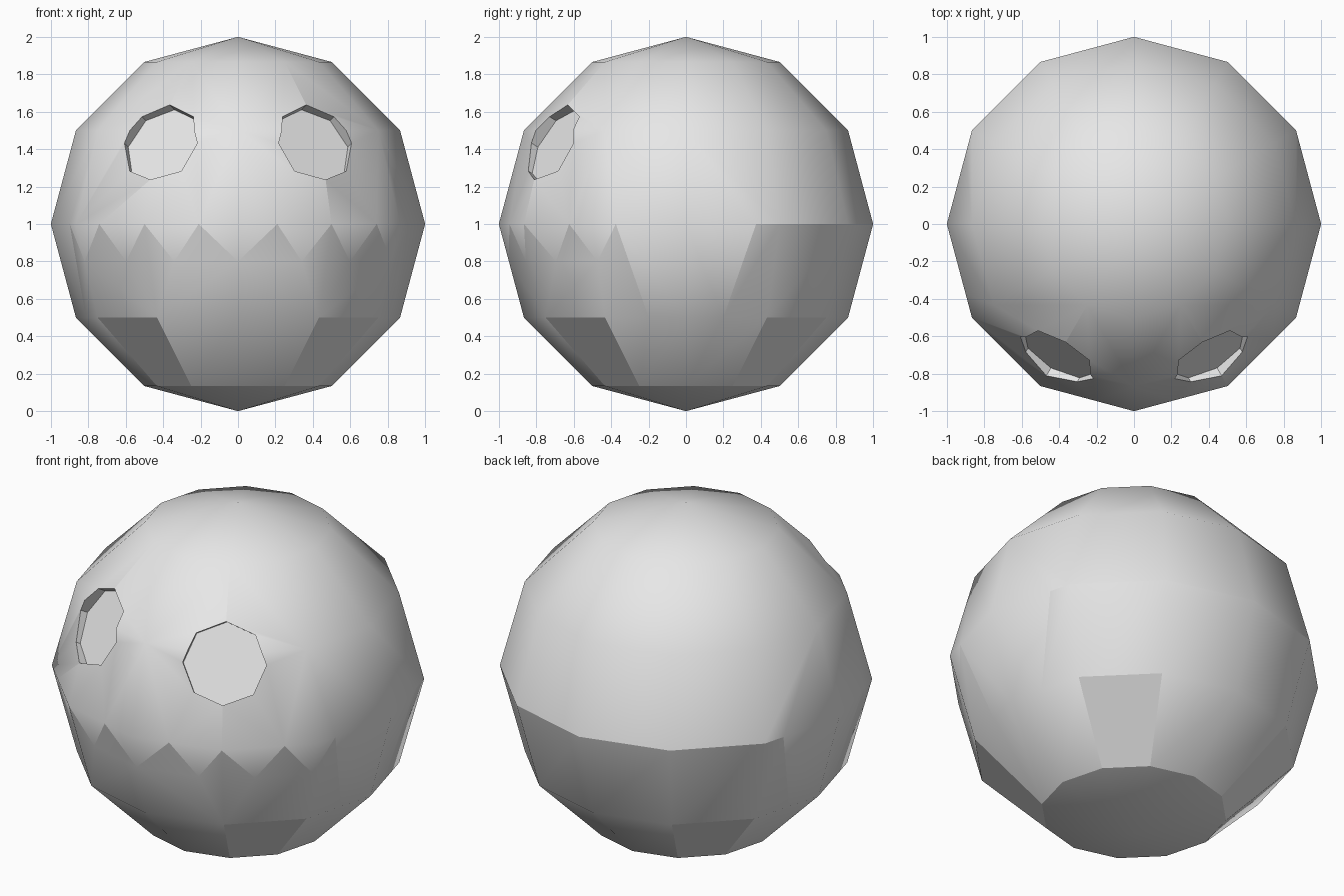
import bpy, bmesh, math
from mathutils import Vector

if "Cube" in bpy.data.objects:
    bpy.data.objects.remove(bpy.data.objects["Cube"])

grey = bpy.data.materials.new("light_grey")
grey.use_nodes = True
grey.diffuse_color = (0.8, 0.8, 0.8, 1)
grey.node_tree.nodes["Principled BSDF"].inputs["Base Color"].default_value = (0.8, 0.8, 0.8, 1)

LEVELS = [0, 0.134, 0.5, 1, 1.5, 1.866, 2]
CAP, JAW_LOW, JAW_TOP = LEVELS[1:4]

# Panels run from the front round to the back of each half; points are (t, z)
PEAK = {0: 0.42, 1: 0.66, 2: 0.25, 3: 0.75}   # tooth tips on the equator
HINGE = {2: 0.54, 3: 0.46}                    # lower ends of the side hinge
JAW = {
    0: [(0, .5), (1, .5), (1, 1), (.72, .8), (.42, 1), (0, .8)],
    1: [(0, .5), (1, .5), (1, .8), (.66, 1), (.36, .8), (0, 1)],
    2: [(0, .5), (.54, .5), (.25, 1), (0, .8)],
    3: [(.46, .5), (1, .5), (1, 1), (.75, 1)],
    4: [(0, .5), (1, .5), (1, 1), (0, 1)],
    5: [(0, .5), (1, .5), (1, 1), (0, 1)],
}
GAPS = {
    0: [[(0, .8), (.42, 1), (0, 1)], [(.42, 1), (.72, .8), (1, 1)]],
    1: [[(0, 1), (.36, .8), (.66, 1)], [(.66, 1), (1, .8), (1, 1)]],
    2: [[(0, .8), (.25, 1), (0, 1)], [(.25, 1), (.54, .5), (1, .5), (1, 1)]],
    3: [[(0, 1), (0, .5), (.46, .5), (.75, 1)]],
}

bm = bmesh.new()
cache = {}


def ring_radius(z):
    if JAW_LOW <= z <= JAW_TOP:
        low = math.sqrt(0.75)
        return low + (1 - low) * (z - JAW_LOW) / (JAW_TOP - JAW_LOW)
    return math.sqrt(max(0, 1 - (z - 1) ** 2))


def vert(side, k, t, z):
    a, b = (Vector((side * math.sin(i * math.pi / 6), -math.cos(i * math.pi / 6), 0))
            for i in (k, k + 1))
    p = a.lerp(b, t) * ring_radius(z)
    key = (round(p.x, 4), round(p.y, 4), round(z, 4))
    if key not in cache:
        cache[key] = bm.verts.new((p.x, p.y, z))
    return cache[key]


def add_face(side, k, points):
    verts = list(dict.fromkeys(vert(side, k, t, z) for t, z in points))
    face = bm.faces.new(verts[::side])
    face.smooth = True
    return face


# Faceted ball with a toothed jaw line
jaw = set()
for side in (1, -1):
    for k in range(6):
        for z0, z1 in zip(LEVELS, LEVELS[1:]):
            if z0 == JAW_LOW:
                jaw.add(add_face(side, k, JAW[k]))
                for gap in GAPS.get(k, []):
                    add_face(side, k, gap)
                continue
            points = [(0, z0), (1, z0), (1, z1), (0, z1)]
            if z0 == JAW_TOP and k in PEAK:
                points.insert(1, (PEAK[k], z0))
            if z1 == JAW_LOW and k in HINGE:
                points.insert(3, (HINGE[k], z1))
            face = add_face(side, k, points)
            # Four flat foot panels on the diagonals
            if z0 == CAP and k in (1, 4):
                face.smooth = False

bmesh.ops.recalc_face_normals(bm, faces=bm.faces)
for edge in bm.edges:
    zs = [v.co.z for v in edge.verts]
    on_jaw_line = sum(f in jaw for f in edge.link_faces) == 1 and max(zs) > JAW_LOW + 0.01
    on_cap = all(abs(z - CAP) < 0.001 for z in zs)
    if on_jaw_line or on_cap:
        edge.smooth = False

mesh = bpy.data.meshes.new("ball_body")
bm.to_mesh(mesh)
bm.free()
mesh.materials.append(grey)
body = bpy.data.objects.new("ball_body", mesh)
bpy.context.collection.objects.link(body)

# Octagonal eye sockets
CENTRE = Vector((0, 0, 1))
EYE_RADIUS, EYE_FLOOR, CUT = 0.225, 0.885, 0.4
axes = [Vector((s * 0.41, -0.71, 0.43)).normalized() for s in (1, -1)]
for axis in axes:
    bpy.ops.mesh.primitive_cylinder_add(
        vertices=8, radius=EYE_RADIUS, depth=CUT,
        location=CENTRE + axis * (EYE_FLOOR + CUT / 2),
        rotation=axis.to_track_quat('Z', 'Y').to_euler())
    cutter = bpy.context.object
    cutter.name = "eye_cutter"
    cutter.hide_render = True
    cutter.data.materials.append(grey)
    bpy.ops.object.select_all(action='DESELECT')
    bpy.context.view_layer.objects.active = body
    body.select_set(True)
    mod = body.modifiers.new("eye_socket", 'BOOLEAN')
    mod.operation = 'DIFFERENCE'
    mod.solver = 'EXACT'
    mod.object = cutter
    bpy.ops.object.modifier_apply(modifier=mod.name)
    bpy.data.objects.remove(cutter)

# Flat socket walls and floors; the floor on the -x side faces inward
bm = bmesh.new()
bm.from_mesh(body.data)
for face in list(bm.faces):
    for axis in axes:
        offsets = [v.co - CENTRE for v in face.verts]
        depths = [o.dot(axis) for o in offsets]
        radii = [(o - axis * d).length for o, d in zip(offsets, depths)]
        if min(depths) > 0 and max(radii) < EYE_RADIUS + 0.002:
            face.smooth = False
            if axis.x < 0 and max(depths) < EYE_FLOOR + 0.002:
                face.normal_flip()
bm.to_mesh(body.data)
bm.free()
